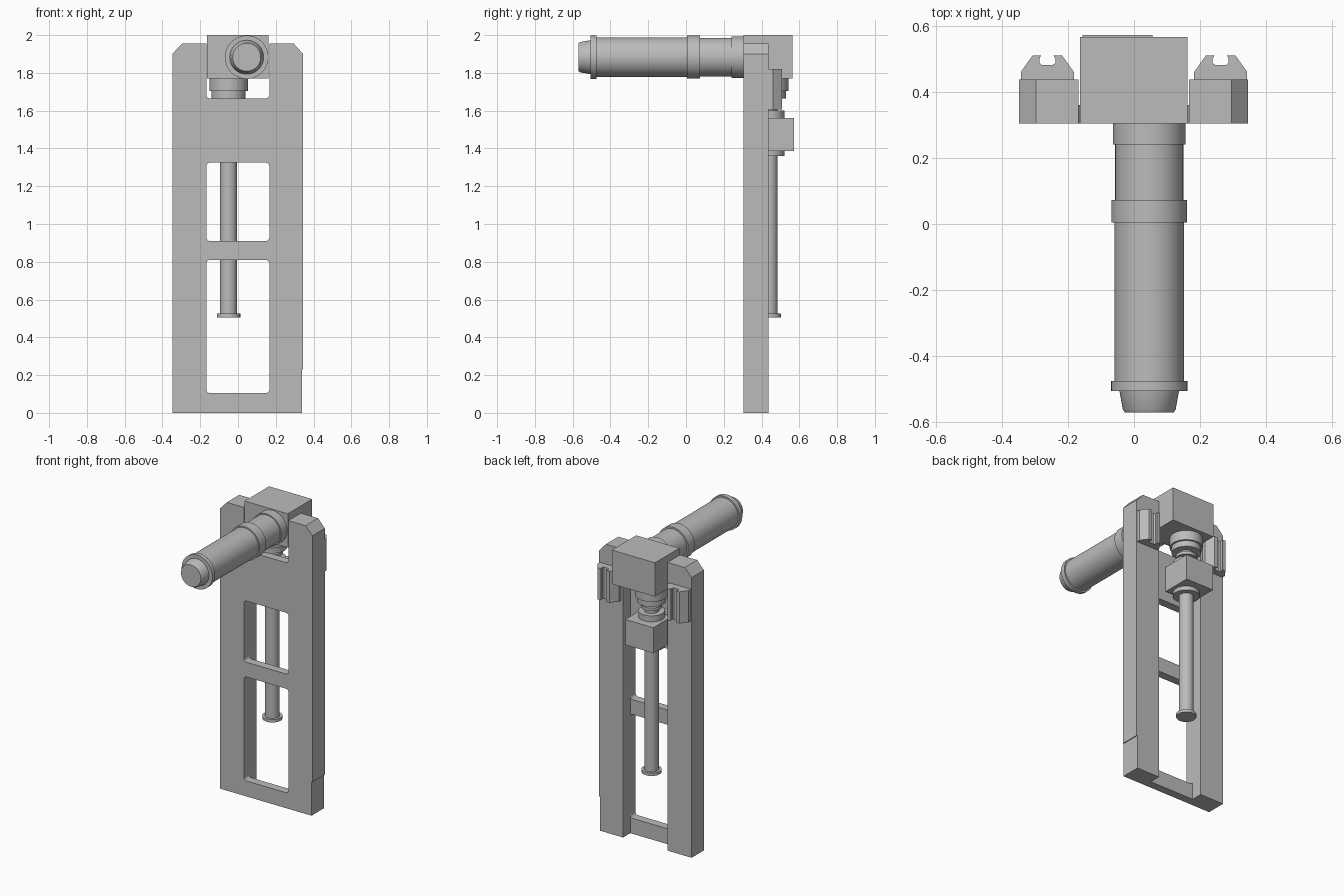
import bpy
import bmesh
from math import cos, sin, pi, radians
from mathutils import Vector

cube = bpy.data.objects.get("Cube")
if cube:
    bpy.data.objects.remove(cube)

gray = bpy.data.materials.new("machine gray")
gray.use_nodes = True
gray.diffuse_color = (0.5, 0.5, 0.5, 1)
gray.node_tree.nodes["Principled BSDF"].inputs["Base Color"].default_value = gray.diffuse_color


def finish(name, bm, smooth=False):
    bmesh.ops.recalc_face_normals(bm, faces=bm.faces)
    mesh = bpy.data.meshes.new(name)
    bm.to_mesh(mesh)
    bm.free()
    mesh.materials.append(gray)
    obj = bpy.data.objects.new(name, mesh)
    bpy.context.collection.objects.link(obj)
    if smooth:
        bpy.ops.object.select_all(action='DESELECT')
        obj.select_set(True)
        bpy.context.view_layer.objects.active = obj
        bpy.ops.object.shade_smooth_by_angle(angle=radians(35))
    return obj


def prism(name, points, axis, start, end):
    """Extrude a flat outline along y or z."""
    bm = bmesh.new()
    if axis == 'y':
        verts = [bm.verts.new((a, start, b)) for a, b in points]
        move = Vector((0, end - start, 0))
    else:
        verts = [bm.verts.new((a, b, start)) for a, b in points]
        move = Vector((0, 0, end - start))
    face = bm.faces.new(verts)
    out = bmesh.ops.extrude_face_region(bm, geom=[face], use_keep_orig=True)
    bmesh.ops.translate(bm, vec=move, verts=[v for v in out["geom"] if isinstance(v, bmesh.types.BMVert)])
    return finish(name, bm)


def box(name, x0, x1, y0, y1, z0, z1):
    return prism(name, [(x0, y0), (x1, y0), (x1, y1), (x0, y1)], 'z', z0, z1)


def lathe(name, profile, axis, u, v, sides=48):
    """Turn (radius, position) pairs about an axis along y or z."""
    bm = bmesh.new()
    rings = []
    for r, h in profile:
        ring = []
        for i in range(sides):
            a = 2 * pi * i / sides
            p, q = u + r * cos(a), v + r * sin(a)
            ring.append(bm.verts.new((p, h, q) if axis == 'y' else (p, q, h)))
        rings.append(ring)
    for lo, hi in zip(rings, rings[1:]):
        for i in range(sides):
            j = (i + 1) % sides
            bm.faces.new((lo[i], lo[j], hi[j], hi[i]))
    bm.faces.new(rings[0])
    bm.faces.new(rings[-1])
    return finish(name, bm, smooth=True)


# Frame: two chamfered pillars
FRONT, BACK, TOP = 0.304, 0.437, 1.955
INNER_R, INNER_L = -0.168, 0.166
prism("right_pillar", [(-0.348, 0), (INNER_R, 0), (INNER_R, TOP), (-0.297, TOP), (-0.348, 1.9)],
      'y', FRONT, BACK)
prism("left_pillar", [(INNER_L, 0), (0.339, 0), (0.339, 0.23), (0.345, 0.23), (0.345, 1.9),
                      (0.295, TOP), (INNER_L, TOP)], 'y', FRONT, BACK)


# Front cross plates with rounded window corners
def corner(cx, cz, first, r=0.02, steps=5):
    return [(cx + r * cos(first - pi / 2 * i / steps), cz + r * sin(first - pi / 2 * i / steps))
            for i in range(steps + 1)]


def cross_plate(name, z0, z1, flare_bottom=True):
    r = 0.02
    left, right = INNER_L - r, INNER_R + r
    pts = corner(left, z1 + r, 0) + corner(right, z1 + r, -pi / 2)
    if flare_bottom:
        pts += corner(right, z0 - r, pi) + corner(left, z0 - r, pi / 2)
    else:
        pts += [(INNER_R, z0), (INNER_L, z0)]
    prism(name, pts, 'y', FRONT, 0.36)


cross_plate("bottom_cross_plate", 0, 0.105, False)
cross_plate("middle_cross_plate", 0.81, 0.91)
cross_plate("upper_cross_plate", 1.325, 1.665)

# Slotted guide carriages on the back of the pillars
half = [(0.08, 0.435), (0.08, 0.46), (0.055, 0.49), (0.054, 0.509), (0.019, 0.509),
        (0.024, 0.5), (0.024, 0.487), (0.016, 0.48)]
half[2:4] = [(0.045, 0.509)]
outline = half + [(-x, y) for x, y in reversed(half)]
for side, cx in (("right", -0.262), ("left", 0.262)):
    prism(side + "_guide_carriage", [(cx + x, y) for x, y in outline], 'z', 1.605, 1.82)

# Gearbox and horizontal motor
box("gearbox", -0.163, 0.161, 0.304, 0.565, 1.77, 2.0)
lathe("motor", [(0.11, 0.31), (0.11, 0.24), (0.103, 0.24), (0.103, 0.073), (0.114, 0.073),
                (0.114, 0.004), (0.105, 0.004), (0.105, -0.475), (0.115, -0.475),
                (0.115, -0.505), (0.09, -0.505), (0.08, -0.56), (0.074, -0.57)], 'y', 0.046, 1.883)

# Vertical drive screw with coupling, nut and end stop
SX, SY = -0.05, 0.44
lathe("coupling", [(0.102, 1.775), (0.102, 1.705), (0.09, 1.705), (0.09, 1.665)], 'z', SX, SY)
lathe("drive_screw", [(0.045, 1.67), (0.045, 0.52)], 'z', SX, SY)
lathe("screw_ring", [(0.065, 1.645), (0.065, 1.625)], 'z', SX, SY)
lathe("nut_flange", [(0.082, 1.6), (0.082, 1.36)], 'z', SX, SY)
box("nut_block", -0.155, 0.056, 0.37, 0.571, 1.387, 1.56)
lathe("end_stop", [(0.062, 0.525), (0.062, 0.505)], 'z', SX, SY)
